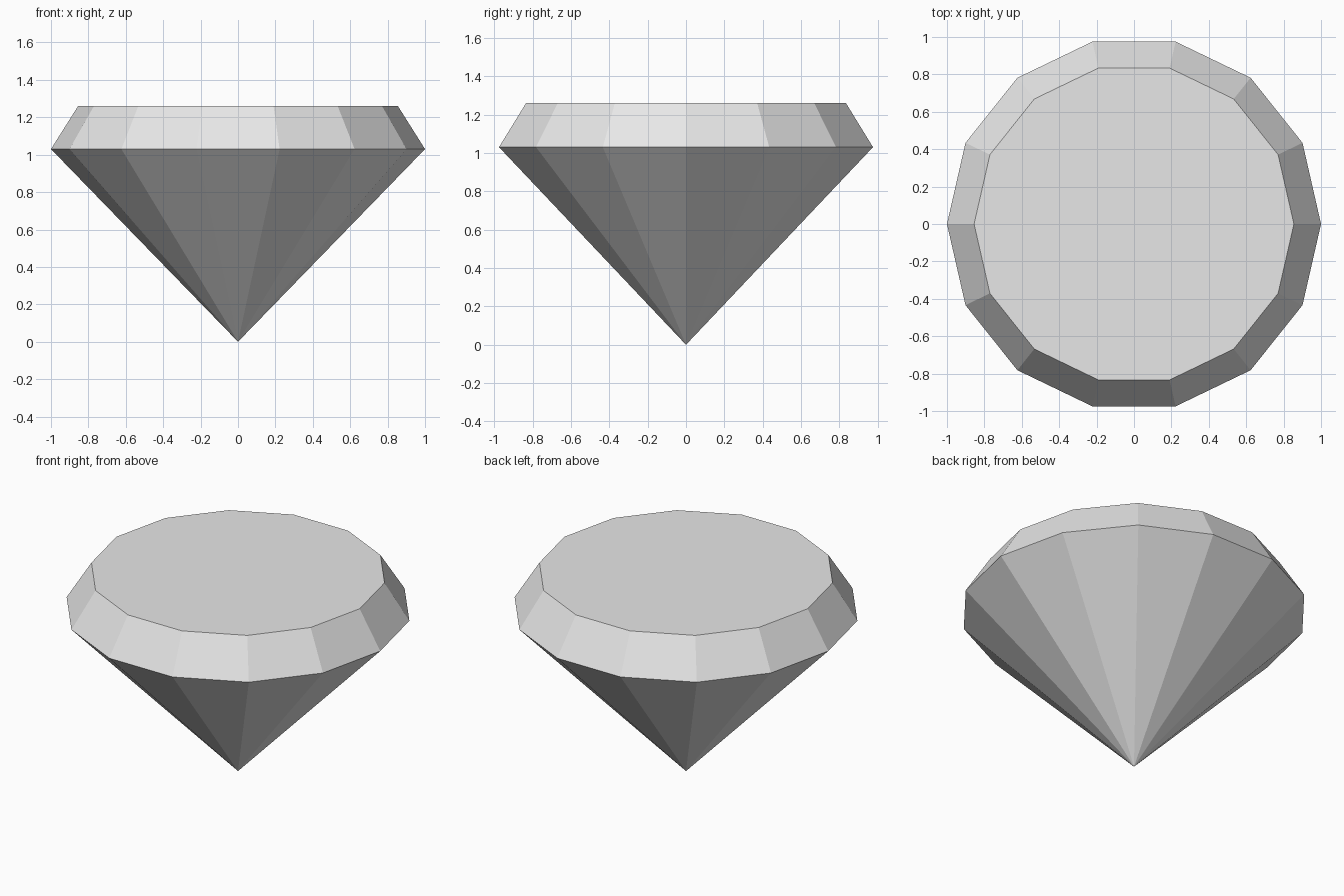
import bpy, bmesh
from math import cos, sin, tau

cube = bpy.data.objects.get("Cube")
if cube:
    bpy.data.objects.remove(cube, do_unlink=True)

SIDES = 14
GIRDLE_Z, TABLE_Z = 1.03, 1.26
GIRDLE_R, TABLE_R = 1.0, 0.855

# Pale grey stone
grey = bpy.data.materials.new("pale_grey")
grey.use_nodes = True
colour = (0.8, 0.8, 0.8, 1)
grey.diffuse_color = colour
grey.node_tree.nodes["Principled BSDF"].inputs["Base Color"].default_value = colour


def ring(bm, radius, z):
    return [bm.verts.new((radius * cos(tau * i / SIDES), radius * sin(tau * i / SIDES), z))
            for i in range(SIDES)]


bm = bmesh.new()
tip = bm.verts.new((0, 0, 0))
girdle = ring(bm, GIRDLE_R, GIRDLE_Z)
table = ring(bm, TABLE_R, TABLE_Z)

# Pavilion facets below the girdle, crown facets above it
for i in range(SIDES):
    j = (i + 1) % SIDES
    bm.faces.new((tip, girdle[j], girdle[i]))
    bm.faces.new((girdle[i], girdle[j], table[j], table[i]))

# Flat table on top
bm.faces.new(table)
bmesh.ops.recalc_face_normals(bm, faces=bm.faces)

mesh = bpy.data.meshes.new("cut_gem")
bm.to_mesh(mesh)
bm.free()
mesh.materials.append(grey)
gem = bpy.data.objects.new("cut_gem", mesh)
bpy.context.collection.objects.link(gem)
